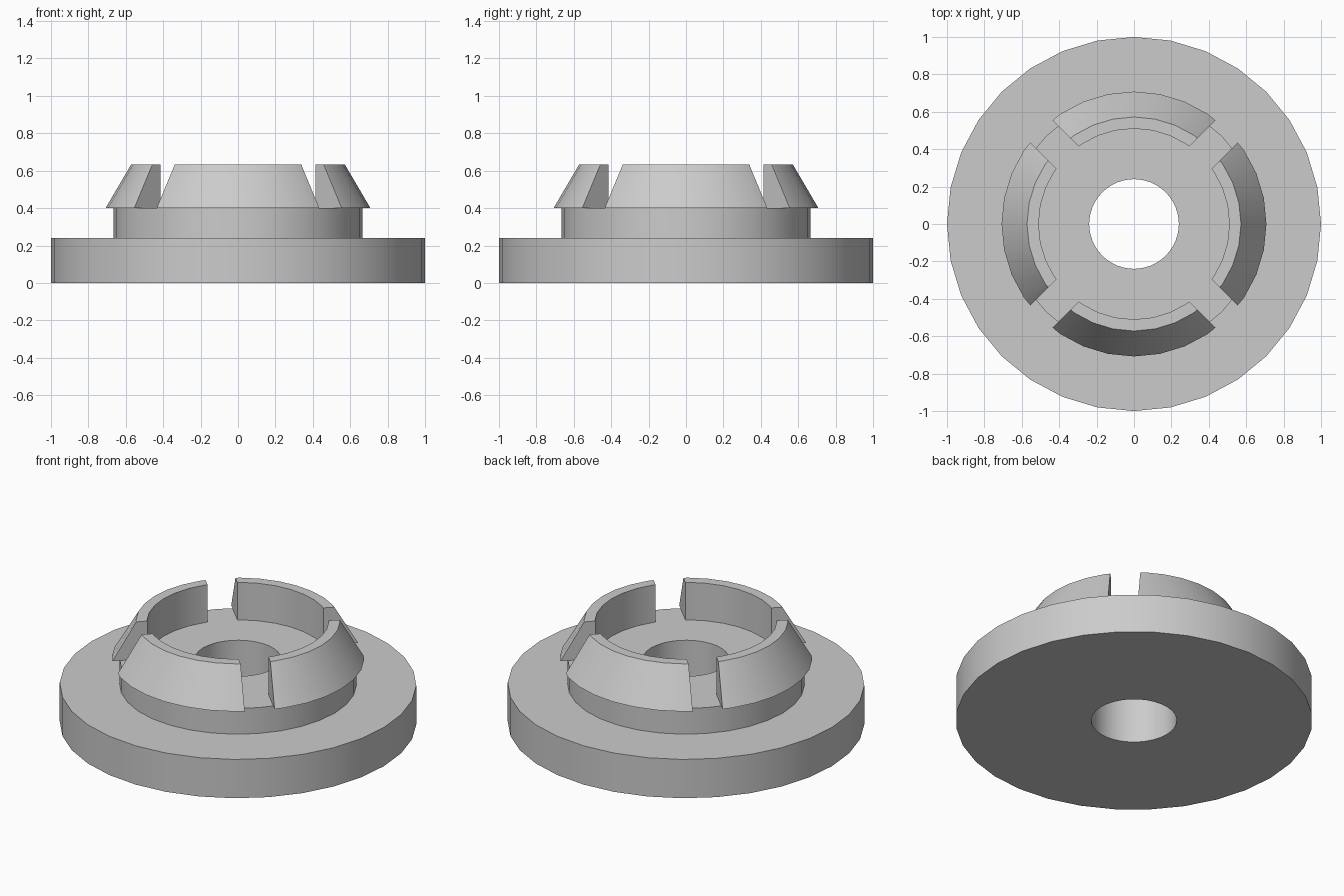
import bpy, bmesh, math
from mathutils import Matrix, Vector

if "Cube" in bpy.data.objects:
    bpy.data.objects.remove(bpy.data.objects["Cube"])

SIDES = 32
grey = bpy.data.materials.new("plain grey")
grey.diffuse_color = (0.6, 0.6, 0.6, 1)
grey.use_nodes = True
grey.node_tree.nodes["Principled BSDF"].inputs["Base Color"].default_value = grey.diffuse_color


def lathe(profile):
    """Closed (radius, z) profile revolved around the z axis."""
    bm = bmesh.new()
    rings = []
    for i in range(SIDES):
        a = 2 * math.pi * i / SIDES
        rings.append([bm.verts.new((r * math.cos(a), r * math.sin(a), z)) for r, z in profile])
    n = len(profile)
    for i in range(SIDES):
        p, q = rings[i], rings[(i + 1) % SIDES]
        for j in range(n):
            k = (j + 1) % n
            bm.faces.new((p[j], q[j], q[k], p[k]))
    return bm


def finish(bm, name):
    bmesh.ops.recalc_face_normals(bm, faces=bm.faces[:])
    mesh = bpy.data.meshes.new(name)
    bm.to_mesh(mesh)
    bm.free()
    mesh.materials.append(grey)
    ob = bpy.data.objects.new(name, mesh)
    bpy.context.collection.objects.link(ob)
    bpy.ops.object.select_all(action='DESELECT')
    ob.select_set(True)
    bpy.context.view_layer.objects.active = ob
    bpy.ops.object.shade_smooth_by_angle(angle=math.radians(30))


# Flange with raised neck and through bore
finish(lathe([(0.24, 0), (1, 0), (1, 0.24), (0.665, 0.24), (0.665, 0.4), (0.24, 0.4)]), "flanged_base")

# Four tapered snap fingers, separated by parallel-sided diagonal slots
for i in range(4):
    bm = lathe([(0.51, 0.4), (0.708, 0.4), (0.572, 0.632), (0.51, 0.632)])
    for sx in (-1, 1):
        bmesh.ops.bisect_plane(bm, geom=bm.verts[:] + bm.edges[:] + bm.faces[:],
                               plane_co=Vector((0, 0.12, 0)), plane_no=Vector((sx, 1, 0)).normalized(),
                               clear_inner=True)
    bmesh.ops.holes_fill(bm, edges=[e for e in bm.edges if e.is_boundary], sides=0)
    bm.transform(Matrix.Rotation(i * math.pi / 2, 4, 'Z'))
    finish(bm, f"snap_finger_{i + 1}")
